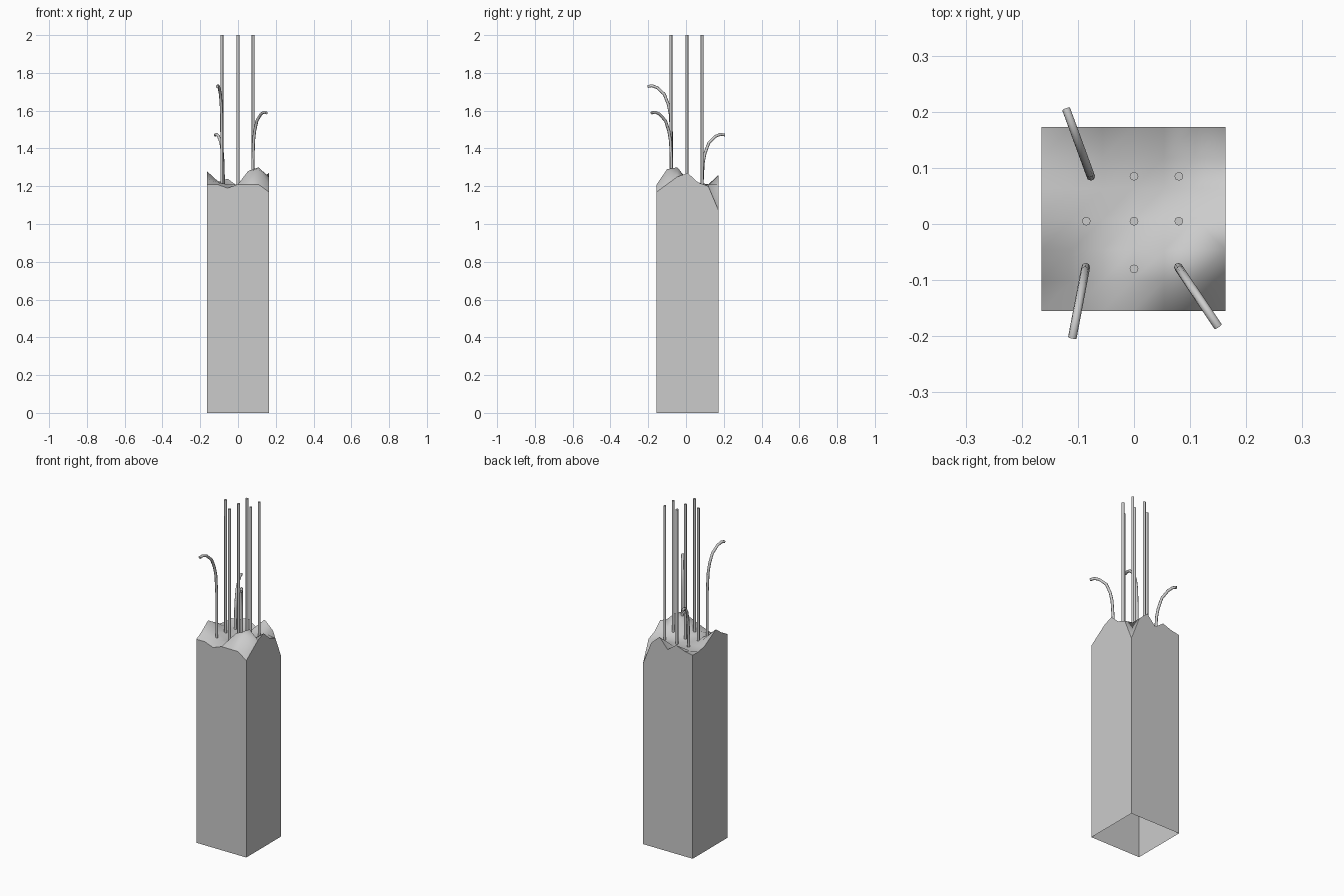
import bpy
import bmesh
from mathutils import Vector

cube = bpy.data.objects.get("Cube")
if cube:
    bpy.data.objects.remove(cube, do_unlink=True)


def make_material(name, value):
    mat = bpy.data.materials.new(name)
    mat.use_nodes = True
    colour = (value, value, value, 1)
    mat.diffuse_color = colour
    mat.node_tree.nodes["Principled BSDF"].inputs["Base Color"].default_value = colour
    return mat


grey = make_material("concrete grey", 0.6)


def finish(bm, name):
    """Turn a bmesh into a named object with the grey material."""
    mesh = bpy.data.meshes.new(name)
    bmesh.ops.recalc_face_normals(bm, faces=bm.faces)
    bm.to_mesh(mesh)
    bm.free()
    mesh.materials.append(grey)
    obj = bpy.data.objects.new(name, mesh)
    bpy.context.collection.objects.link(obj)
    return obj


# Broken top: height of each grid point in hundredths above BASE, front row first
BASE = 1.0
LEFT, RIGHT, FRONT, BACK = -0.165, 0.163, -0.155, 0.173
ROUGH = [
    [21, 21, 19, 21, 21, 21, 17],
    [24, 22, 21, 21, 28, 29, 21],
    [28, 23, 20, 21, 26, 30, 25],
    [25, 22, 20, 20, 21, 23, 27],
    [22, 21, 20, 20, 20, 21, 22],
    [21, 20, 20, 20, 21, 21, 20],
    [21, 22, 24, 20, 26, 21, 7],
]


def build_pillar():
    bm = bmesh.new()
    last = len(ROUGH) - 1
    grid = []
    for j, row in enumerate(ROUGH):
        y = FRONT + (BACK - FRONT) * j / last
        grid.append([bm.verts.new((LEFT + (RIGHT - LEFT) * i / last, y, BASE + h / 100))
                     for i, h in enumerate(row)])
    for j in range(last):
        for i in range(last):
            face = bm.faces.new((grid[j][i], grid[j][i + 1],
                                 grid[j + 1][i + 1], grid[j + 1][i]))
            face.smooth = True

    # Four flat walls running down to an open bottom
    sides = [grid[0], [r[-1] for r in grid], grid[-1][::-1], [r[0] for r in grid][::-1]]
    feet = [bm.verts.new((s[0].co.x, s[0].co.y, 0)) for s in sides]
    for k, side in enumerate(sides):
        wall = bm.faces.new([feet[k], feet[(k + 1) % len(feet)]] + side[::-1])
        wall.smooth = False
        for edge in wall.edges:
            edge.smooth = False
    return finish(bm, "concrete_pillar")


# Reinforcing bars: a round section swept along a path
BAR_RADIUS = 0.0078
BAR_FOOT = 1.15


def sweep_bar(name, path):
    curve = bpy.data.curves.new(name, "CURVE")
    curve.dimensions = "3D"
    curve.bevel_depth = BAR_RADIUS
    curve.bevel_resolution = 2
    curve.use_fill_caps = True
    spline = curve.splines.new("POLY")
    spline.points.add(len(path) - 1)
    for point, co in zip(spline.points, path):
        point.co = (*co, 1)
    curve.materials.append(grey)
    obj = bpy.data.objects.new(name, curve)
    bpy.context.collection.objects.link(obj)


def straight_bar(number, x, y):
    sweep_bar(f"straight_bar_{number}", [(x, y, BAR_FOOT), (x, y, 2)])


# Bend profile: share of the outward reach, and drop below the top
BEND = [(0, 0.26), (0.05, 0.15), (0.13, 0.1), (0.3, 0.045), (0.6, 0.01), (0.82, 0), (1, 0.004)]


def bent_bar(name, start, tip, top):
    a, b = Vector(start), Vector(tip)
    path = [(*a, BAR_FOOT - 0.05)]
    for share, drop in BEND:
        path.append((*a.lerp(b, share), top - drop))
    sweep_bar(name, path)


build_pillar()

MID = 0.005
spots = [(0, 0.085), (0.08, 0.085), (-0.085, MID), (0, MID), (0.08, MID), (0, -0.08)]
for number, (x, y) in enumerate(spots, 1):
    straight_bar(number, x, y)

bent_bar("bent_bar_front_right", (-0.086, -0.077), (-0.11, -0.203), 1.732)
bent_bar("bent_bar_front_left", (0.079, -0.077), (0.15, -0.183), 1.592)
bent_bar("bent_bar_back_right", (-0.077, 0.085), (-0.121, 0.205), 1.475)
